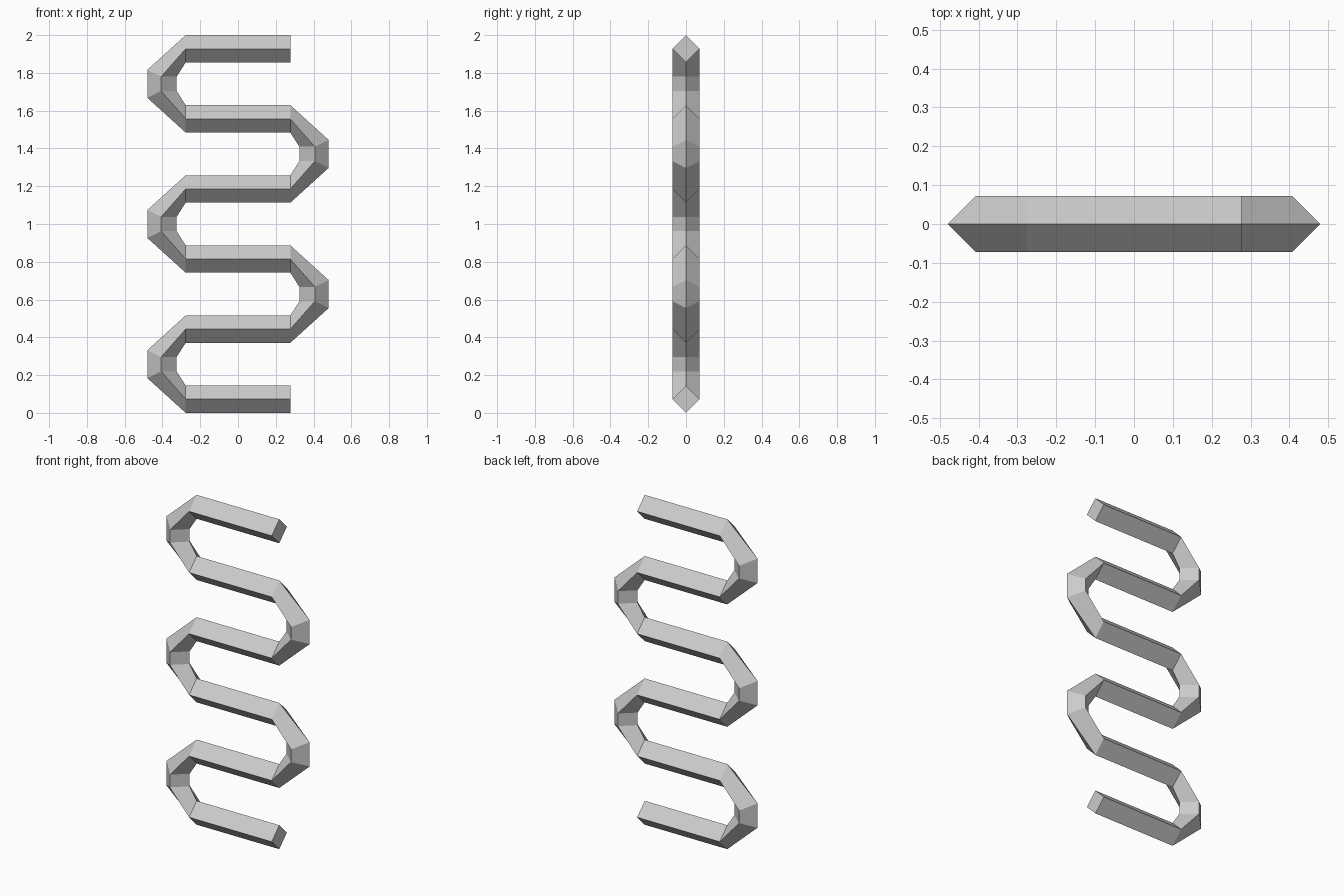
import bpy, bmesh

if "Cube" in bpy.data.objects:
    bpy.data.objects.remove(bpy.data.objects["Cube"])

R = 0.0725       # half diagonal of the diamond section
X = 0.277        # half length of the straight runs
ROWS = 6
STEP = (2 - 2 * R) / (ROWS - 1)

bm = bmesh.new()


def ring(points):
    """points: (x, z) for outer edge, side edges and inner edge of the section"""
    (ax, az), (sx, sz), (cx, cz) = points
    return [bm.verts.new(p) for p in
            ((ax, 0, az), (sx, -R, sz), (cx, 0, cz), (sx, R, sz))]


def straight_end(x, row):
    z = R + row * STEP
    s = -R if row % 2 == 0 else R
    return ring([(x, z + s), (x, z), (x, z - s)])


# Section rings along the snaking path
rings = []
for row in range(ROWS):
    d = -1 if row % 2 == 0 else 1            # direction of travel
    rings.append(straight_end(-d * X, row))
    rings.append(straight_end(d * X, row))
    if row < ROWS - 1:                       # two rings form each bend
        mid = R + (row + 0.5) * STEP
        for s in (-1, 1):
            pts = [(d * 0.48, mid + s * 0.074),
                   (d * 0.407, mid + s * 0.038),
                   (d * 0.325, mid + s * 0.038)]
            rings.append(ring(pts if d < 0 else pts[::-1]))

# Skin between rings and close both ends
for a, b in zip(rings, rings[1:]):
    for i in range(4):
        j = (i + 1) % 4
        bm.faces.new((a[i], a[j], b[j], b[i]))
bm.faces.new(rings[0])
bm.faces.new(rings[-1])
bmesh.ops.recalc_face_normals(bm, faces=bm.faces)

mesh = bpy.data.meshes.new("serpentine_bar")
bm.to_mesh(mesh)
bm.free()
bpy.context.collection.objects.link(bpy.data.objects.new("serpentine_bar", mesh))
